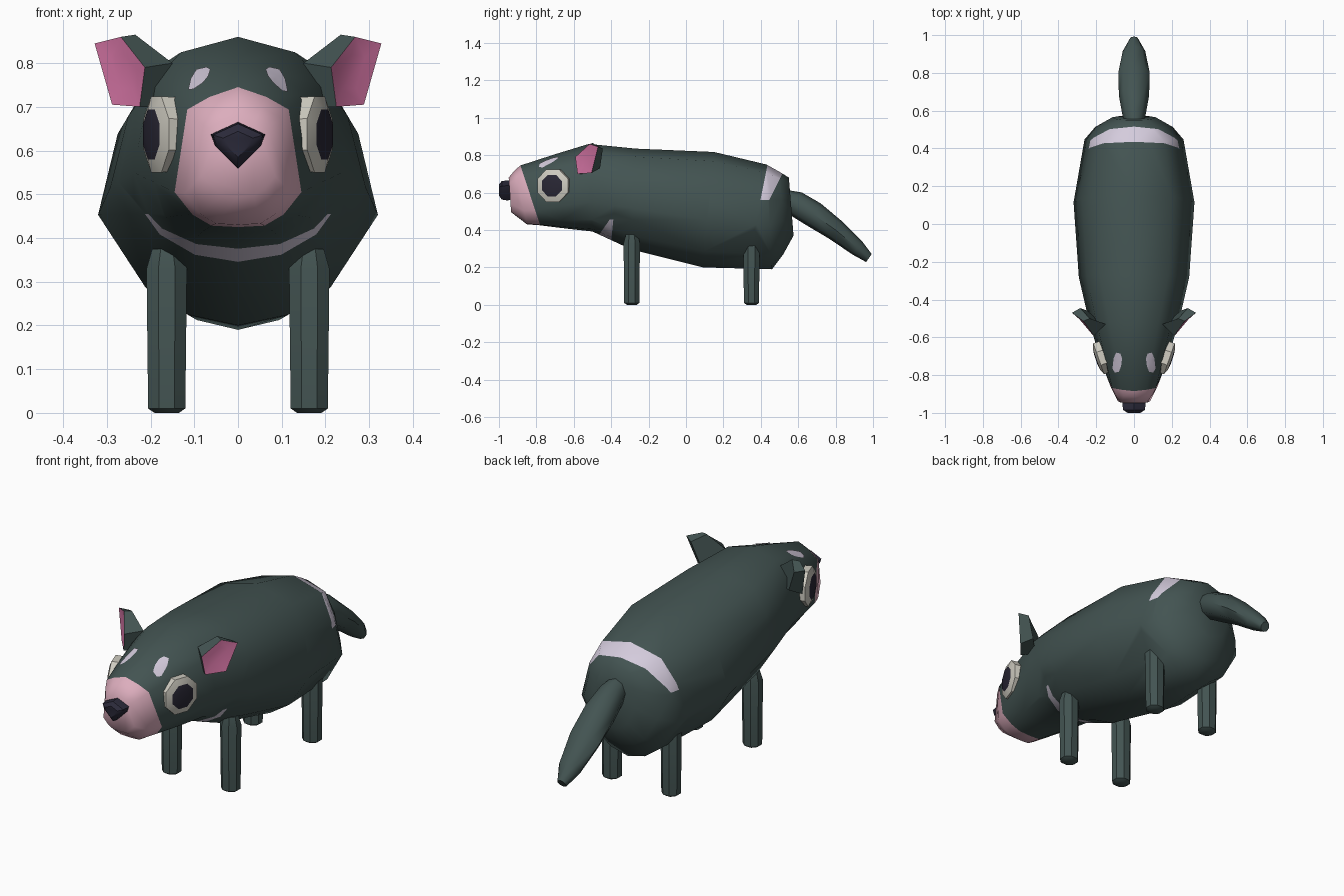
import bpy, bmesh, math
from mathutils import Vector as V
from mathutils.bvhtree import BVHTree

cube = bpy.data.objects.get("Cube")
if cube:
    bpy.data.objects.remove(cube, do_unlink=True)


def material(name, rgb):
    m = bpy.data.materials.new(name)
    m.use_nodes = True
    m.diffuse_color = (*rgb, 1)
    m.node_tree.nodes["Principled BSDF"].inputs["Base Color"].default_value = (*rgb, 1)
    return m


FUR = material("dark_fur", (0.056, 0.088, 0.084))
PINK = material("muzzle_pink", (0.72, 0.42, 0.51))
EAR = material("ear_pink", (0.64, 0.17, 0.36))
PALE = material("pale_marking", (0.66, 0.60, 0.72))
EYE = material("eye_white", (0.62, 0.60, 0.53))
PUPIL = material("pupil_dark", (0.022, 0.020, 0.035))
NOSE = material("nose_dark", (0.024, 0.023, 0.042))


def loft(rings, mats=None, start=True, end=True, end_mat=0):
    """Skin a row of equal rings; mats gives a material index per span."""
    bm = bmesh.new()
    rows = [[bm.verts.new(p) for p in r] for r in rings]
    n = len(rows[0])
    for i, (a, b) in enumerate(zip(rows, rows[1:])):
        for k in range(n):
            f = bm.faces.new((a[k], a[(k + 1) % n], b[(k + 1) % n], b[k]))
            f.material_index = mats[i] if mats else 0
    if start:
        bm.faces.new(rows[0]).material_index = mats[0] if mats else 0
    if end:
        bm.faces.new(rows[-1]).material_index = end_mat
    bmesh.ops.recalc_face_normals(bm, faces=bm.faces)
    return bm


def finish(bm, name, mats, angle=55):
    me = bpy.data.meshes.new(name)
    bm.to_mesh(me)
    bm.free()
    ob = bpy.data.objects.new(name, me)
    bpy.context.collection.objects.link(ob)
    for m in mats:
        me.materials.append(m)
    bpy.ops.object.select_all(action="DESELECT")
    ob.select_set(True)
    bpy.context.view_layer.objects.active = ob
    bpy.ops.object.shade_smooth_by_angle(angle=math.radians(angle))
    return ob


# Body: half profiles (share of width, share of height) for muzzle and trunk
HEAD = [(0, 1), (.45, .93), (.80, .84), (1, .25), (.72, .09), (.42, .01), (0, 0)]
TRUNK = [(0, 1), (.62, .92), (.86, .71), (1, .41), (.66, .14), (.36, .04), (0, 0)]


def body_ring(yt, zt, yb, zb, w, t):
    half = []
    for (hx, hz), (bx, bz) in zip(HEAD, TRUNK):
        x, h = hx + (bx - hx) * t, hz + (bz - hz) * t
        half.append(V((x * w, yb + (yt - yb) * h, zb + (zt - zb) * h)))
    return half + [V((-p.x, p.y, p.z)) for p in half[-2:0:-1]]


# top y, top z, bottom y, bottom z, half width, muzzle-to-trunk blend
stations = [
    (-.948, .68, -.935, .495, .085, 0), (-.915, .72, -.85, .43, .122, 0),
    (-.885, .745, -.78, .425, .145, 0), (-.70, .805, -.66, .41, .192, .3),
    (-.52, .86, -.50, .392, .240, .55), (-.27, .835, -.29, .295, .292, 1),
    (.15, .817, .09, .20, .320, 1), (.43, .75, .46, .19, .262, 1),
    (.505, .708, .52, .27, .205, 1), (.55, .68, .575, .37, .115, 1)]
body = loft([body_ring(*s) for s in stations], [1, 1] + [0] * 7)


def cut(bm, co, no, region):
    faces = [f for f in bm.faces if region(f.calc_center_median())]
    geom = set(faces)
    for f in faces:
        geom.update(f.edges)
        geom.update(f.verts)
    bmesh.ops.bisect_plane(bm, geom=list(geom), plane_co=co, plane_no=no, dist=1e-5)


def band(bm, front, back, z_cut, above, region):
    """Cut two slanted edges and a level end, then paint what lies between."""
    planes = []
    for (y0, z0), (y1, z1) in (front, back):
        no = V((0, z1 - z0, y0 - y1)).normalized()
        planes.append((V((0, y0, z0)), no))
    planes.append((V((0, 0, z_cut)), V((0, 0, 1))))
    for co, no in planes:
        cut(bm, co, no, region)
    for f in bm.faces:
        c = f.calc_center_median()
        d = [(c - co).dot(no) for co, no in planes]
        if region(c) and d[0] > 0 and d[1] < 0 and (d[2] > 0) == above:
            f.material_index = 2


# Rump band and chest crescent
band(body, ((.40, .57), (.436, .75)), ((.44, .55), (.515, .70)), .56, True,
     lambda c: c.y > .1 and c.z > .35)
band(body, ((-.468, .37), (-.405, .46)), ((-.40, .34), (-.388, .46)), .455, False,
     lambda c: -.52 < c.y < -.2 and c.z < .66)
tree = BVHTree.FromBMesh(body)
finish(body, "body", [FUR, PINK, PALE])

# Nose: heart-like six-sided wedge
shape = [(0, .665), (.062, .637), (.052, .61), (0, .558), (-.052, .61), (-.062, .637)]
nose = []
for y, k in ((-.92, .9), (-.955, 1), (-.985, .92), (-1.0, .55)):
    nose.append([V((x * k, y, .618 + (z - .618) * k)) for x, z in shape])
finish(loft(nose), "nose", [NOSE], 40)

# Tail: thick in the middle, hanging back and down
down, up = V((0, .82, -.57)), V((0, .57, .82))
tail = []
for y, z, h, w in ((.50, .575, .05, .045), (.58, .545, .068, .062), (.68, .485, .070, .08),
                   (.80, .40, .058, .083), (.915, .305, .044, .06), (.978, .25, .026, .024)):
    tail.append([V((0, y, z)) + up * h * math.cos(a) + V((w * math.sin(a), 0, 0))
                 for a in (math.tau * k / 8 for k in range(8))])
finish(loft(tail), "tail", [FUR])

for side, s in (("left", 1), ("right", -1)):
    # Legs: eight-sided posts with bevelled feet
    for name, y in (("front", -.29), ("back", .35)):
        rings = []
        for z, r in ((0, .03), (.01, .046), (.33, .05), (.375, .036)):
            rings.append([V((s * .163 + r * math.cos(a), y + r * .95 * math.sin(a), z))
                          for a in (math.tau * (k + .5) / 8 for k in range(8))])
        finish(loft(rings), f"{side}_{name}_leg", [FUR], 40)

    # Ears: five-sided cups with a sunken pink front
    root = [(.15, -.53, .80), (.235, -.50, .865), (.285, -.445, .835),
            (.245, -.46, .73), (.17, -.53, .70)]
    rim = [(.213, -.592, .79), (.268, -.515, .86), (.328, -.47, .845),
           (.288, -.505, .705), (.225, -.58, .70)]
    mid = sum((V(p) for p in rim), V()) / 5 + V((-.012, .012, 0))
    inner = [mid.lerp(V(p), .5) for p in rim]
    rings = [[V((s * p[0], p[1], p[2])) for p in r] for r in (root, rim, inner)]
    finish(loft(rings, [0, 1], end_mat=1), f"{side}_ear", [FUR, EAR], 35)

    # Eyes: domed octagons, white outside and dark inside
    out = V((s * .945, -.33, 0)).normalized()
    along = V((s * .33, .945, 0)).normalized()
    centre = V((s * .187, -.713, .637))
    rings = []
    for r, d in ((.092, -.035), (.094, 0), (.062, .012), (.03, .016)):
        rings.append([centre + out * d + along * r * math.cos(a) + V((0, 0, r * math.sin(a)))
                      for a in (math.tau * (k + .5) / 8 for k in range(8))])
    finish(loft(rings, [0, 0, 1], end_mat=1), f"{side}_eye", [EYE, PUPIL], 40)

    # Brow spots: thin plates laid on the forehead
    bm = bmesh.new()
    outline = [(.072, -.685), (.095, -.68), (.108, -.71), (.114, -.765),
               (.102, -.785), (.08, -.782), (.068, -.75), (.063, -.71), (.088, -.73)]
    vs = []
    for x, y in outline:
        hit = tree.ray_cast(V((s * x, y, 2)), V((0, 0, -1)))[0]
        vs.append(bm.verts.new(hit + V((0, -.001, .004))))
    for k in range(8):
        tri = (vs[k], vs[8], vs[(k + 1) % 8])
        bm.faces.new(tri if s > 0 else tri[::-1])
    for f in bm.faces:
        f.normal_update()
        if f.normal.z < 0:
            f.normal_flip()
    finish(bm, f"{side}_brow_spot", [PALE])
